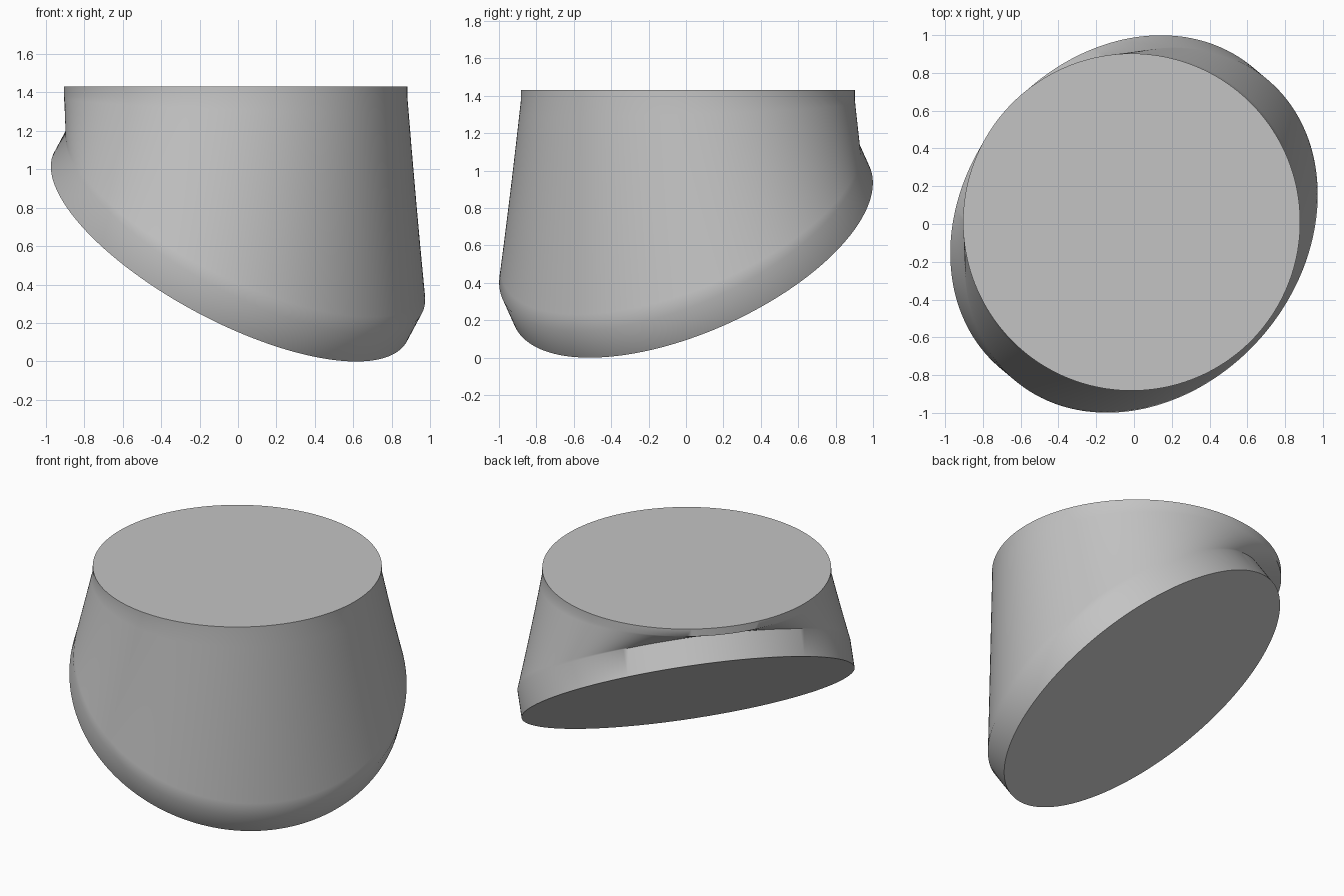
import bpy, bmesh
from math import radians, pi, cos, sin
from mathutils import Vector

old = bpy.data.objects.get("Cube")
if old:
    bpy.data.objects.remove(old)

grey = bpy.data.materials.new("plain_grey")
grey.use_nodes = True
colour = (0.55, 0.55, 0.55, 1)
grey.diffuse_color = colour
grey.node_tree.nodes["Principled BSDF"].inputs["Base Color"].default_value = colour

SEGMENTS = 192
BODY_RINGS = 14
TILT, HEADING = radians(35), radians(-40)
BASE_RADIUS, BAND = 1.04, 0.175
TOP_RADIUS, TOP_Z, LIP = 0.8925, 1.43, 0.05

# Axes of the tilted base disc
downhill = Vector((cos(HEADING), sin(HEADING), 0))
across = Vector((-sin(HEADING), cos(HEADING), 0))
up = Vector((0, 0, 1))
slope = downhill * cos(TILT) - up * sin(TILT)
normal = downhill * sin(TILT) + up * cos(TILT)


def circle(centre, radius, axis_a, axis_b):
    steps = [2 * pi * i / SEGMENTS for i in range(SEGMENTS)]
    return [centre + radius * (axis_a * cos(t) + axis_b * sin(t)) for t in steps]


# Base disc, slanted band, ruled body and upright top lip
base_centre = up * BASE_RADIUS * sin(TILT) - downhill * sin(TILT) * BAND / 2
top_centre = Vector((-0.0125, 0.01, TOP_Z))
base = circle(base_centre, BASE_RADIUS, slope, across)
band = circle(base_centre + normal * BAND, BASE_RADIUS, slope, across)
lip = circle(top_centre - up * LIP, TOP_RADIUS, downhill, across)
top = circle(top_centre, TOP_RADIUS, downhill, across)

rings = [base]
for k in range(BODY_RINGS + 1):
    rings.append([a.lerp(b, k / BODY_RINGS) for a, b in zip(band, lip)])
rings.append(top)

bm = bmesh.new()
loops = [[bm.verts.new(p) for p in ring] for ring in rings]
for low, high in zip(loops, loops[1:]):
    for i in range(SEGMENTS):
        j = (i + 1) % SEGMENTS
        bm.faces.new((low[i], low[j], high[j], high[i]))
bm.faces.new(loops[0][::-1])
bm.faces.new(loops[-1])
bmesh.ops.recalc_face_normals(bm, faces=bm.faces)
mesh = bpy.data.meshes.new("slanted_body")
bm.to_mesh(mesh)
bm.free()
mesh.materials.append(grey)
body = bpy.data.objects.new("slanted_body", mesh)
bpy.context.collection.objects.link(body)

bpy.ops.object.select_all(action='DESELECT')
body.select_set(True)
bpy.context.view_layer.objects.active = body
bpy.ops.object.shade_smooth_by_angle(angle=radians(55))
